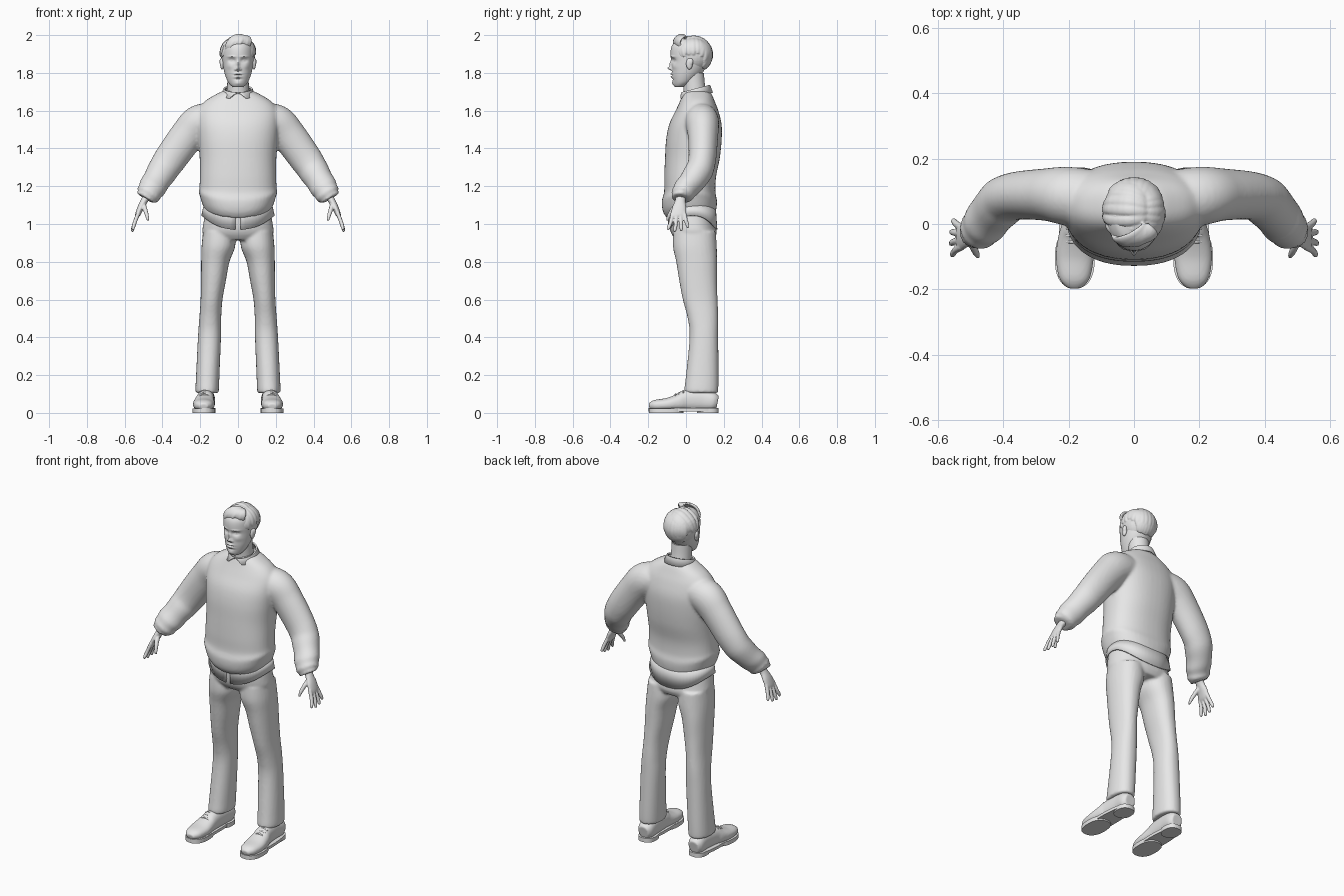
import bpy, bmesh, random
from math import sin, cos, pi, exp, copysign
from mathutils import Vector

random.seed(4)
cube = bpy.data.objects.get("Cube")
if cube:
    bpy.data.objects.remove(cube)

grey = bpy.data.materials.new("light_grey")
grey.use_nodes = True
grey.diffuse_color = (0.8, 0.8, 0.8, 1)
grey.node_tree.nodes["Principled BSDF"].inputs["Base Color"].default_value = (0.8, 0.8, 0.8, 1)

Y_AXIS, Z_AXIS = Vector((0, 1, 0)), Vector((0, 0, 1))


def blend(rows, steps):
    """Catmull-Rom interpolation of profile rows."""
    out, last = [], len(rows) - 1
    for i in range(last):
        p, q, r, s = (rows[max(0, min(last, i + k))] for k in (-1, 0, 1, 2))
        for j in range(steps):
            t = j / steps
            out.append([b + t * ((c - a) / 2 + t * ((2 * a - 5 * b + 4 * c - d) / 2
                        + t * (3 * b - a - 3 * c + d) / 2))
                        for a, b, c, d in zip(p, q, r, s)])
    return out + [list(rows[-1])]


def ring_point(angle, power):
    c, s = cos(angle), sin(angle)
    return copysign(abs(c) ** (2 / power), c), copysign(abs(s) ** (2 / power), s)


def loft(bm, rows, ref=None, segs=28, steps=5, power=2, side=1, fold=0):
    """Closed skin through rows of (x, y, z, half_width, half_depth)."""
    rows = blend(rows, steps)
    centres = [Vector(r[:3]) for r in rows]
    rings = []
    for i, row in enumerate(rows):
        u, v = Vector((1, 0, 0)), Y_AXIS
        if ref is not None:
            tangent = (centres[min(i + 1, len(rows) - 1)] - centres[max(i - 1, 0)]).normalized()
            u = tangent.cross(ref).normalized()
            v = u.cross(tangent)
        t = i / (len(rows) - 1)
        ring = []
        for k in range(segs):
            angle = 2 * pi * k / segs
            c, s = ring_point(angle, power)
            puff = 1 + fold * max(0, t - 0.35) * sin(t * 42 + 1.5 * sin(angle))
            p = centres[i] + (u * row[3] * c + v * row[4] * s) * puff
            ring.append(bm.verts.new((p.x * side, p.y, p.z)))
        rings.append(ring)
    for low, high in zip(rings, rings[1:]):
        for k in range(segs):
            n = (k + 1) % segs
            bm.faces.new((low[k], low[n], high[n], high[k]))
    bm.faces.new(rings[0])
    bm.faces.new(rings[-1])


def ellipsoid(bm, centre, radii):
    made = bmesh.ops.create_uvsphere(bm, u_segments=32, v_segments=20, radius=1)["verts"]
    for v in made:
        v.co = Vector(a * b for a, b in zip(v.co, radii)) + Vector(centre)


def finish(name, bm, voxel=0, smooth=3, thick=0):
    bmesh.ops.recalc_face_normals(bm, faces=bm.faces)
    mesh = bpy.data.meshes.new(name)
    bm.to_mesh(mesh)
    bm.free()
    mesh.materials.append(grey)
    obj = bpy.data.objects.new(name, mesh)
    bpy.context.collection.objects.link(obj)
    bpy.ops.object.select_all(action="DESELECT")
    obj.select_set(True)
    bpy.context.view_layer.objects.active = obj
    bpy.ops.object.shade_smooth_by_angle(angle=0.8)
    if thick:
        obj.modifiers.new("thickness", "SOLIDIFY").thickness = thick
    if voxel:
        fuse = obj.modifiers.new("fuse", "REMESH")
        fuse.mode, fuse.voxel_size, fuse.use_smooth_shade = "VOXEL", voxel, True
        relax = obj.modifiers.new("relax", "SMOOTH")
        relax.iterations, relax.factor = smooth, 0.5
    return obj


def wrap(name, rows, power=2, thick=0.008):
    """Cloth wrapped round the body, open at the front: (end_angle, y, a, b, height)."""
    bm, lines, count = bmesh.new(), [], 56
    for end, y, a, b, height in rows:
        line = []
        for k in range(count + 1):
            phi = (2 * k / count - 1) * end
            c, s = ring_point(phi, power)
            line.append(bm.verts.new((a * s, y + b * c, height(phi))))
        lines.append(line)
    for low, high in zip(lines, lines[1:]):
        for k in range(count):
            bm.faces.new((low[k], low[k + 1], high[k + 1], high[k]))
    finish(name, bm, thick=thick)


# Sweater: torso and sleeves fused
bm = bmesh.new()
torso = [(1.03, .022, .172, .122), (1.065, .018, .19, .14), (1.12, .018, .207, .146),
         (1.17, .02, .205, .136), (1.25, .022, .202, .137), (1.35, .034, .203, .145),
         (1.45, .042, .212, .147), (1.53, .05, .218, .138), (1.6, .058, .212, .113),
         (1.65, .06, .175, .092), (1.69, .06, .11, .075), (1.705, .06, .075, .06)]
loft(bm, [(0, y, z, a, b) for z, y, a, b in torso], segs=48, power=2.3)
for v in bm.verts:
    if v.co.z < 1.2:
        v.co.z += 0.05 * (v.co.x / 0.2) ** 2 * min(1, (1.2 - v.co.z) / 0.1)
sleeve = [(.1, .07, 1.56, .08, .09), (.2, .085, 1.535, .098, .09), (.27, .09, 1.465, .092, .08),
          (.365, .085, 1.335, .086, .073), (.41, .06, 1.265, .078, .073),
          (.45, .01, 1.2, .072, .065), (.472, -.018, 1.163, .066, .06),
          (.484, -.028, 1.145, .056, .05), (.49, -.03, 1.135, .05, .044)]
for side in (1, -1):
    loft(bm, sleeve, Y_AXIS, side=side, steps=7, fold=0.1)
finish("sweater", bm, voxel=0.009)

# Trousers: hips and legs fused
bm = bmesh.new()
hips = [(1.1, .025, .165, .115), (1.0, .033, .184, .122), (.95, .042, .186, .12), (.915, .047, .15, .1)]
loft(bm, [(0, y, z, a, b) for z, y, a, b in hips], segs=48, power=2.3)
leg = [(.1, .045, .96, .085, .112), (.104, .047, .88, .089, .116), (.12, .056, .8, .075, .108),
       (.13, .064, .7, .066, .1), (.14, .075, .6, .058, .092), (.147, .09, .5, .058, .081),
       (.151, .095, .4, .061, .076), (.16, .086, .2, .062, .086), (.163, .081, .125, .062, .09),
       (.163, .081, .105, .06, .087)]
for side in (1, -1):
    loft(bm, leg, side=side, power=2.2)
finish("trousers", bm, voxel=0.008)

# Shirt tail and collar
wrap("shirt_tail", [(3.11, .032, .182, .125, lambda p: 1.1),
                    (3.09, .035, .194, .131, lambda p: 1.045 - .075 * cos(p) ** 2)], 2.3)
wrap("shirt_collar", [(3.1, .05, .066, .07, lambda p: 1.715 + .02 * cos(p)),
                      (3.0, .05, .076, .077, lambda p: 1.717 + .02 * cos(p)),
                      (2.62, .05, .094, .093, lambda p: 1.68 + .016 * cos(p))])

# Shoes
shoe = [(.182, -.195, .034, .022, .015), (.182, -.165, .04, .047, .028), (.181, -.1, .045, .058, .034),
        (.178, -.04, .055, .053, .045), (.173, 0, .065, .047, .056), (.168, .08, .068, .045, .058),
        (.167, .14, .06, .046, .05), (.167, .167, .055, .032, .036)]
for side, label in ((1, "left"), (-1, "right")):
    bm = bmesh.new()
    loft(bm, shoe, Z_AXIS, power=2.3, side=side)
    finish(label + "_shoe", bm, voxel=0.005)
    bm = bmesh.new()
    for x, y, half_w, half_l, low, high in ((.176, -.014, .054, .184, .008, .025),
                                            (.181, -.105, .061, .092, 0, .024),
                                            (.168, .115, .05, .058, 0, .025)):
        loft(bm, [(x, y, low, half_w, half_l), (x, y, high, half_w, half_l)],
             segs=40, steps=1, power=2.4, side=side)
    finish(label + "_sole", bm)
    bm = bmesh.new()
    for k in range(3):
        y, z = -.055 + .02 * k, .094 + .009 * k
        loft(bm, [(.15, y, z - .006, .004, .004), (.178, y, z + .004, .005, .005),
                  (.206, y, z - .006, .004, .004)], Y_AXIS, segs=8, side=side)
    finish(label + "_laces", bm)

# Hands: palm, four fingers and thumb fused
palm = [(.472, -.02, 1.165, .022, .03), (.495, -.03, 1.125, .019, .027), (.515, -.035, 1.088, .017, .037),
        (.53, -.04, 1.052, .014, .041), (.536, -.04, 1.038, .01, .036)]
for side, label in ((1, "left"), (-1, "right")):
    bm = bmesh.new()
    loft(bm, palm, Y_AXIS, side=side)
    for k, reach in enumerate((.9, 1, .95, .78)):
        off = (k - 1.5) * .02
        loft(bm, [(.527, -.04 + off, 1.06, .011, .011),
                  (.528 + .02 * reach, -.04 + off * 1.35, 1.055 - .05 * reach, .0105, .0105),
                  (.528 + .03 * reach, -.042 + off * 1.7, 1.055 - .085 * reach, .009, .009),
                  (.528 + .031 * reach, -.043 + off * 1.75, 1.053 - .095 * reach, .005, .005)],
             Y_AXIS, segs=12, side=side)
    loft(bm, [(.502, -.035, 1.11, .013, .014), (.492, -.068, 1.078, .012, .013),
              (.482, -.09, 1.045, .01, .01), (.477, -.1, 1.018, .006, .006)], Y_AXIS, segs=12, side=side)
    finish(label + "_hand", bm, voxel=0.004, smooth=2)

# Neck
bm = bmesh.new()
loft(bm, [(0, .06, 1.62, .075, .07), (0, .05, 1.68, .06, .062),
          (0, .042, 1.74, .057, .058), (0, .035, 1.8, .057, .06)])
finish("neck", bm)

# Head: lofted skull with soft facial relief (x, z, width, height, push)
bm = bmesh.new()
skull = [(1.724, -.035, .02, .018), (1.73, -.03, .034, .032), (1.75, -.016, .052, .052),
         (1.785, 0, .067, .075), (1.82, .012, .076, .088), (1.86, .02, .082, .097), (1.9, .022, .084, .104),
         (1.94, .022, .08, .098), (1.97, .022, .06, .075), (1.983, .022, .03, .04)]
loft(bm, [(0, y, z, a, b) for z, y, a, b in skull], segs=128, steps=12)
relief = [(0, 1.845, .008, .02, -.011), (0, 1.824, .011, .009, -.018), (0, 1.808, .012, .004, .003),
          (0, 1.794, .019, .0045, -.007), (0, 1.787, .022, .002, .006), (0, 1.779, .016, .005, -.007),
          (0, 1.766, .02, .004, .004), (0, 1.745, .02, .012, -.006)]
for s in (1, -1):
    relief += [(s * .032, 1.866, .017, .011, .014), (s * .033, 1.866, .01, .006, -.008),
               (s * .033, 1.866, .011, .0015, .003), (s * .034, 1.886, .02, .005, -.005),
               (s * .014, 1.818, .005, .005, -.007), (s * .045, 1.835, .017, .015, -.004)]
for v in bm.verts:
    if v.co.y < 0:
        x, z = v.co.x, v.co.z
        v.co.y += sum(d * exp(-((x - cx) / w) ** 2 - ((z - cz) / h) ** 2) for cx, cz, w, h, d in relief)
finish("head", bm)

# Ears
bm = bmesh.new()
for s in (1, -1):
    ellipsoid(bm, (s * .084, .018, 1.848), (.011, .018, .031))
    ellipsoid(bm, (s * .088, .026, 1.858), (.01, .013, .02))
finish("ears", bm, voxel=0.004, smooth=1)

# Hair: solid cap covered with swept locks
bm = bmesh.new()
cap_centre, cap_radii = Vector((0, .037, 1.893)), Vector((.09, .095, .095))
ellipsoid(bm, cap_centre, cap_radii)


def lock(start, end, lift=0.05, width=0.016):
    start, end = Vector(start).normalized(), Vector(end).normalized()
    rows = []
    for k in range(6):
        t = k / 5
        d = start.lerp(end, t).normalized() * (1 + lift * sin(pi * (0.15 + 0.75 * t)))
        p = cap_centre + Vector(a * b for a, b in zip(d, cap_radii))
        size = width * (0.35 + 0.65 * sin(pi * (0.1 + 0.8 * t)))
        rows.append((*p, size, size * 0.5))
    loft(bm, rows, (start + end).normalized(), segs=10, steps=3)


def jitter(amount=0.1):
    return random.uniform(-amount, amount)


for k in range(9):
    f = k / 4 - 1
    lock((.4, f * .7, .85), (-1, f * .8 + jitter(), .05 + jitter(.15)))
    lock((.4, f * .7, .85), (1, f * .8 + jitter(), .0 + jitter(.15)))
    lock((f * .5, .5, .8), (f * .9, .9, -.5 + jitter(.2)))
    lock((f * .6, .9, .2), (f * .7, .75, -.85 + jitter()), .02, .014)
for k in range(7):
    f = k / 3 - 1
    lock((.35, -.35, .9), (f * .85 - .05, -1, .5 + .15 * f + jitter(.08)), .34, .017)
finish("hair", bm, voxel=0.004, smooth=2)
